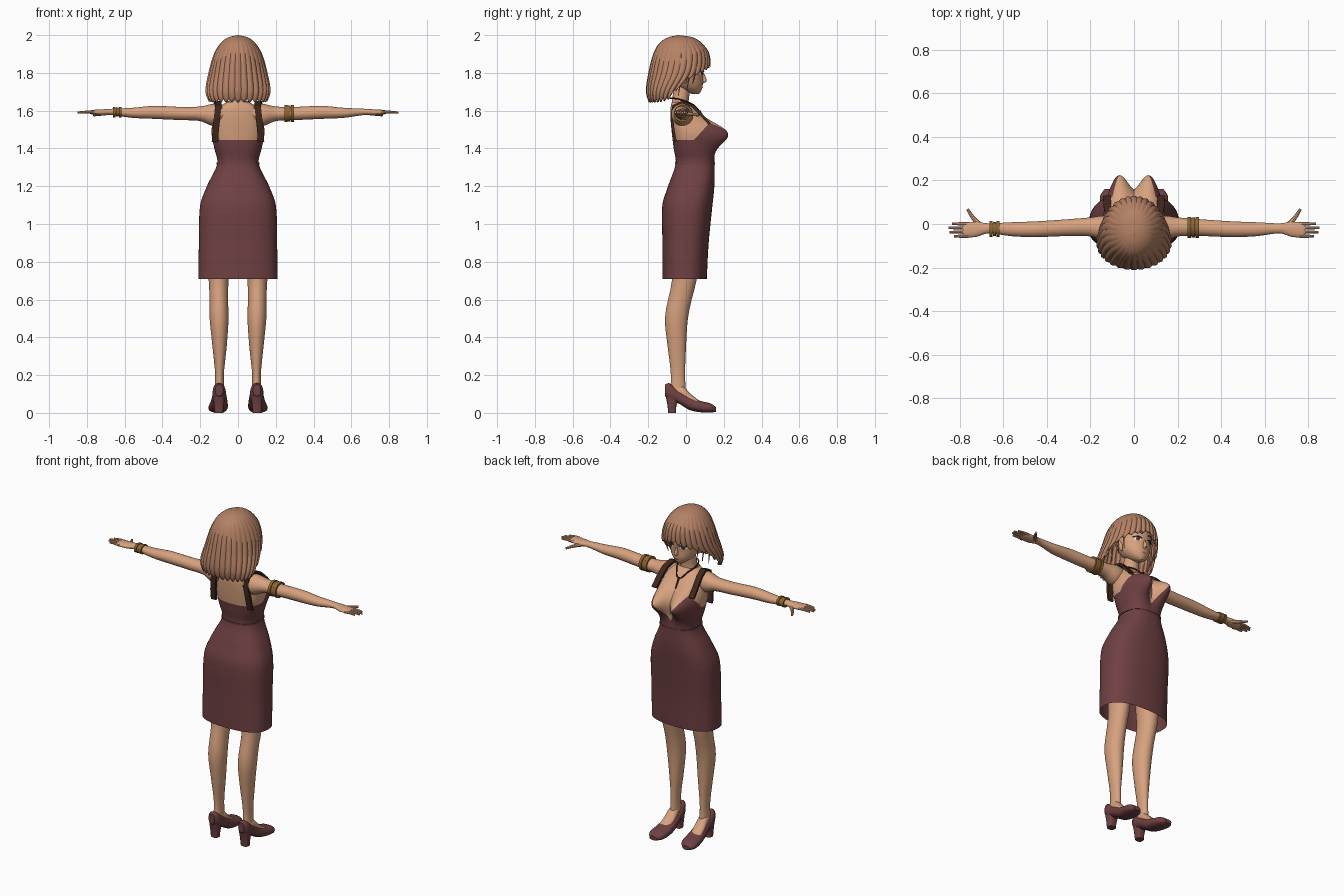
import bpy, bmesh, math
from mathutils import Vector

if "Cube" in bpy.data.objects:
    bpy.data.objects.remove(bpy.data.objects["Cube"])


def material(name, *rgb):
    m = bpy.data.materials.new(name)
    m.use_nodes = True
    m.diffuse_color = (*rgb, 1)
    m.node_tree.nodes["Principled BSDF"].inputs["Base Color"].default_value = (*rgb, 1)
    return m


SKIN = material("warm_skin", .68, .36, .21)
HAIR = material("brown_hair", .46, .22, .13)
WINE = material("wine_fabric", .16, .052, .055)
DARK = material("dark_brown", .05, .02, .013)
GOLD = material("old_gold", .26, .13, .03)
WHITE = material("eye_white", .8, .75, .7)
IRIS = material("iris_brown", .12, .05, .03)
LIPS = material("lip_red", .42, .13, .1)
parts = []


def finish(name, bm, mat, mirrored=False):
    bmesh.ops.recalc_face_normals(bm, faces=bm.faces)
    me = bpy.data.meshes.new(name)
    bm.to_mesh(me)
    bm.free()
    me.materials.append(mat)
    ob = bpy.data.objects.new(name, me)
    bpy.context.collection.objects.link(ob)
    if mirrored:
        ob.modifiers.new("mirror", "MIRROR").use_mirror_merge = False
    parts.append(ob)
    return ob


def sample(rows, s):
    """Smooth interpolation of rows keyed by their first number."""
    s = min(max(s, rows[0][0]), rows[-1][0])
    i = max(k for k in range(len(rows) - 1) if rows[k][0] <= s)

    def slope(k, c):
        lo, hi = rows[max(k - 1, 0)], rows[min(k + 1, len(rows) - 1)]
        return (hi[c] - lo[c]) / (hi[0] - lo[0])
    a, b = rows[i], rows[i + 1]
    h = b[0] - a[0]
    t = (s - a[0]) / h
    ease = t * t * (3 - 2 * t)
    return [a[c] + (b[c] - a[c]) * ease + h * t * (1 - t) *
            ((1 - t) * slope(i, c) - t * slope(i + 1, c)) for c in range(1, len(a))]


def sym(rows):
    return [(z, -w, w, back, front) for z, w, back, front in rows]


def power(v, p):
    return math.copysign(abs(v) ** (2 / p), v)


def loft_bm(rows, axis=2, n=32, steps=28, p=2.0, caps=True):
    """Rounded sections along an axis; each row is station, low/high, low/high."""
    bm = bmesh.new()
    rings = []
    for j in range(steps + 1):
        s = rows[0][0] + (rows[-1][0] - rows[0][0]) * (1 - math.cos(math.pi * j / steps)) / 2
        al, ah, bl, bh = sample(rows, s)
        ring = []
        for k in range(n):
            t = math.tau * k / n
            co = [(al + ah + (ah - al) * power(math.cos(t), p)) / 2,
                  (bl + bh + (bh - bl) * power(math.sin(t), p)) / 2]
            co.insert(axis, s)
            ring.append(bm.verts.new(co))
        rings.append(ring)
    skin_rings(bm, rings)
    if caps:
        bm.faces.new(rings[0])
        bm.faces.new(rings[-1])
    return bm


def skin_rings(bm, rings):
    for r, q in zip(rings, rings[1:]):
        for k in range(len(r)):
            m = (k + 1) % len(r)
            bm.faces.new((r[k], r[m], q[m], q[k]))


def loft(name, rows, mat, mirrored=False, **kw):
    return finish(name, loft_bm(rows, **kw), mat, mirrored)


def tube(name, pts, radius, mat, mirrored=False, tip=1.0, closed=False):
    """Smooth tube through points, tapering to the tip factor."""
    cu = bpy.data.curves.new(name, "CURVE")
    cu.dimensions, cu.bevel_depth, cu.bevel_resolution = "3D", radius, 2
    cu.use_fill_caps, cu.resolution_u = True, 6
    sp = cu.splines.new("BEZIER")
    sp.bezier_points.add(len(pts) - 1)
    sp.use_cyclic_u = closed
    for k, (bp, co) in enumerate(zip(sp.bezier_points, pts)):
        bp.co = co
        bp.handle_left_type = bp.handle_right_type = "AUTO"
        bp.radius = 1 + (tip - 1) * k / (len(pts) - 1)
    tmp = bpy.data.objects.new(name + "_path", cu)
    bpy.context.collection.objects.link(tmp)
    bpy.context.view_layer.update()
    me = bpy.data.meshes.new_from_object(tmp.evaluated_get(bpy.context.evaluated_depsgraph_get()))
    bm = bmesh.new()
    bm.from_mesh(me)
    bpy.data.objects.remove(tmp)
    for f in bm.faces:
        f.material_index = 0
    return finish(name, bm, mat, mirrored)


# Dress and upper body share one form, cut along the neckline and armholes
body = sym([(.71, .21, -.125, .11), (.9, .207, -.125, .12), (1.1, .2, -.125, .14),
            (1.2, .165, -.095, .15), (1.32, .11, -.055, .15), (1.4, .125, -.065, .14),
            (1.48, .14, -.075, .125), (1.56, .13, -.082, .08), (1.61, .11, -.082, .045),
            (1.645, .06, -.075, .015)])


def is_dress(c):
    low = c.z < max(1.445, 1.42 + 1.1 * (c.y - .02))
    return low and not (c.y > .03 and abs(c.x) < .6 * (c.z - 1.37))


def body_part(name, mat, want_dress):
    bm = loft_bm(body, n=96, steps=90, p=2.5, caps=False)
    for v in bm.verts:
        _, _, back, front = sample(body, v.co.z)
        facing = max(0, (2 * v.co.y - back - front) / (front - back))
        dx, dz = (abs(v.co.x) - .077) / .045, (v.co.z - 1.48) / .055
        v.co.y += .115 * facing * math.exp(-(dx * dx + dz * dz) / 2)
    for co, no in (((0, 0, 1.37), (1, 0, -.6)), ((0, 0, 1.37), (-1, 0, -.6)),
                   ((0, .02, 1.42), (0, -1.1, 1)), ((0, 0, 1.445), (0, 0, 1))):
        bmesh.ops.bisect_plane(bm, geom=bm.verts[:] + bm.edges[:] + bm.faces[:],
                               plane_co=co, plane_no=no)
    drop = [f for f in bm.faces if is_dress(f.calc_center_median()) != want_dress]
    bmesh.ops.delete(bm, geom=drop, context="FACES")
    return finish(name, bm, mat)


body_part("dress", WINE, True)
body_part("upper_body", SKIN, False)
loft("waist_seam", sym([(1.316, .114, -.058, .153), (1.326, .114, -.058, .153)]), WINE,
     p=2.5, steps=2, n=64)

# Shoulder straps as flat ribbons
path = [Vector(c) for c in ((.125, .125, 1.53), (.122, .08, 1.58), (.115, .035, 1.625),
                            (.106, -.02, 1.645), (.104, -.066, 1.625), (.11, -.076, 1.57),
                            (.118, -.068, 1.5), (.122, -.056, 1.435))]
bm = bmesh.new()
rings = []
for k, c in enumerate(path):
    t = (path[min(k + 1, len(path) - 1)] - path[max(k - 1, 0)]).normalized()
    out = t.cross(Vector((1, 0, 0))).normalized() * .007
    side = Vector((.017, 0, 0))
    rings.append([bm.verts.new(c + d) for d in (out + side, out - side, -out - side, side - out)])
skin_rings(bm, rings)
finish("shoulder_strap", bm, DARK, True)

# Neck, head, ears and nose
loft("neck", sym([(1.59, .06, -.08, .02), (1.65, .046, -.074, .014), (1.75, .042, -.06, .03)]), SKIN)
head = sym([(1.688, .012, .035, .068), (1.7, .035, 0, .078), (1.73, .066, -.05, .088),
            (1.78, .088, -.09, .09), (1.85, .1, -.12, .098), (1.92, .09, -.12, .09),
            (1.97, .05, -.08, .05)])
loft("head", head, SKIN, n=48)
loft("ear", [(1.745, .08, .088, -.01, 0), (1.78, .08, .108, -.03, .008),
             (1.815, .09, .112, -.035, -.015)], SKIN, True, n=16, steps=10)
loft("nose", sym([(1.745, .003, .08, .092), (1.755, .01, .08, .11), (1.8, .004, .08, .094)]),
     SKIN, n=16, steps=12)


# Painted face details follow the head surface
def face_point(x, z, lift):
    _, w, back, front = sample(head, z)
    y = (back + front) / 2 + (front - back) / 2 * math.sqrt(max(0, 1 - (x / w) ** 2))
    return (x, y + lift, z)


def face_plate(name, x, z, rx, rz, lift, mat, mirrored=True):
    bm = bmesh.new()
    mid = bm.verts.new(face_point(x, z, lift))
    rim = [bm.verts.new(face_point(x + rx * math.cos(math.tau * k / 20),
                                   z + rz * math.sin(math.tau * k / 20), lift)) for k in range(20)]
    for k in range(20):
        bm.faces.new((mid, rim[k], rim[(k + 1) % 20]))
    finish(name, bm, mat, mirrored)


face_plate("eye_white", .042, 1.8, .021, .012, .002, WHITE)
face_plate("iris", .041, 1.8, .011, .012, .003, IRIS)
face_plate("pupil", .041, 1.8, .005, .007, .004, DARK)
face_plate("lips", 0, 1.722, .016, .005, .002, LIPS, False)
for name, z, r in (("upper_lash", 1.806, .0028), ("eyebrow", 1.832, .002)):
    tube(name, [face_point(x, z + dz, .003) for x, dz in ((.02, 0), (.042, .008), (.066, .001))],
         r, DARK, True)

# Bobbed hair: long at the back, short fringe, ridged into strands
hair = sym([(1.64, .15, -.195, -.02), (1.7, .17, -.21, .03), (1.8, .155, -.197, .115),
            (1.9, .127, -.172, .122), (1.96, .09, -.138, .08), (1.99, .048, -.09, .03),
            (2.0, .001, -.041, -.039)])
hairline = [(0, 1.643), (92, 1.652), (104, 1.70), (115, 1.76), (140, 1.8), (180, 1.835)]
bm = bmesh.new()
rings = []
strands, per, steps = 30, 8, 30
for j in range(steps + 1):
    t = j / steps
    ring = []
    for k in range(strands * per):
        a = math.tau * k / (strands * per)
        turn = math.degrees(math.acos(max(-1, min(1, -math.sin(a)))))
        wave = abs(math.sin(strands * a / 2))
        low = sample(hairline, turn)[0] + .018 * (1 - wave)
        z = low + (2 - low) * math.cos(t * math.pi / 2)
        _, w, back, front = sample(hair, z)
        r = 1 + .05 * t * (wave - .6)
        ring.append(bm.verts.new((w * r * math.cos(a),
                                  (back + front) / 2 + (front - back) / 2 * r * math.sin(a), z)))
    rings.append(ring)
skin_rings(bm, rings)
bm.faces.new(rings[0])
sol = finish("hair", bm, HAIR).modifiers.new("thickness", "SOLIDIFY")
sol.thickness, sol.offset = .012, -1
for k, (x, y, low) in enumerate(((.1, .045, 1.74), (.115, .015, 1.71), (.125, -.03, 1.68))):
    tube(f"side_lock_{k + 1}", [(x - .01, y, 1.9), (x + .015, y + .006, 1.82), (x, y - .01, low)],
         .012, HAIR, True, tip=.15)

# Arms with hands
loft("arm", [(.06, -.07, .02, 1.55, 1.63), (.13, -.078, .038, 1.52, 1.636),
             (.2, -.057, .03, 1.545, 1.622), (.3, -.055, .022, 1.55, 1.62),
             (.45, -.06, .012, 1.557, 1.625), (.56, -.056, .008, 1.562, 1.615),
             (.67, -.043, .003, 1.577, 1.61), (.72, -.058, .01, 1.575, 1.607),
             (.77, -.062, .008, 1.58, 1.604), (.785, -.058, .004, 1.584, 1.6)], SKIN, True,
     axis=0, steps=48)
for name, y, tip in (("little_finger", -.056, .825), ("ring_finger", -.037, .845),
                     ("middle_finger", -.018, .85), ("index_finger", .001, .835)):
    tube(name, [(.76, y, 1.592), (.8, y, 1.593), (tip, y, 1.59)], .009, SKIN, True, tip=.6)
tube("thumb", [(.7, -.01, 1.588), (.735, .025, 1.582), (.763, .068, 1.576)], .013, SKIN, True, tip=.5)

# Gold jewellery, one piece on each arm
for k in range(3):
    x, grow = .245 + .018 * k, .003 * (k != 1)
    loft(f"armlet_band_{k + 1}", [(x + d, -.062 - grow, .03 + grow, 1.542 - grow, 1.628 + grow)
                                  for d in (0, .016)], GOLD, axis=0, steps=2)
    x = -.662 + .016 * k
    loft(f"bangle_band_{k + 1}", [(x + d, -.056 - grow, .01 + grow, 1.568 - grow, 1.616 + grow)
                                  for d in (0, .014)], GOLD, axis=0, steps=2)

# Cord necklace with pendant
tube("necklace", [(0, -.084, 1.665), (.055, -.035, 1.66), (.035, .04, 1.63), (0, .068, 1.6),
                  (-.035, .04, 1.63), (-.055, -.035, 1.66)], .004, DARK, closed=True)
tube("pendant", [(0, .07, 1.6), (0, .085, 1.575), (0, .1, 1.545)], .006, DARK, tip=.6)

# Legs, feet and heeled shoes
loft("leg", [(.1, .072, .125, -.085, 0), (.2, .075, .121, -.08, -.005), (.35, .06, .135, -.097, 0),
             (.5, .05, .15, -.112, .01), (.6, .053, .15, -.095, .03), (.7, .05, .155, -.075, .055),
             (1, .02, .17, -.09, .09)], SKIN, True)
loft("foot", [(-.08, .078, .122, .07, .15), (-.02, .07, .13, .07, .145),
              (.02, .068, .136, .05, .105), (.07, .075, .14, .03, .064)], SKIN, True, axis=1)
loft("shoe", [(-.112, .08, .12, .09, .15), (-.09, .067, .133, .065, .157),
              (-.04, .061, .136, .05, .12), (.02, .055, .145, .015, .086),
              (.08, .054, .154, .003, .062), (.13, .062, .155, .001, .05),
              (.16, .088, .135, .006, .03)], WINE, True, axis=1, p=2.4)
loft("shoe_heel", [(0, .078, .124, -.095, -.052), (.04, .074, .127, -.098, -.05),
                   (.085, .07, .13, -.107, -.03)], WINE, True, p=3, steps=10)

# Smooth shading with sharp edges kept
bpy.ops.object.select_all(action="DESELECT")
for ob in parts:
    ob.select_set(True)
bpy.context.view_layer.objects.active = parts[0]
bpy.ops.object.shade_smooth_by_angle(angle=math.radians(40))
